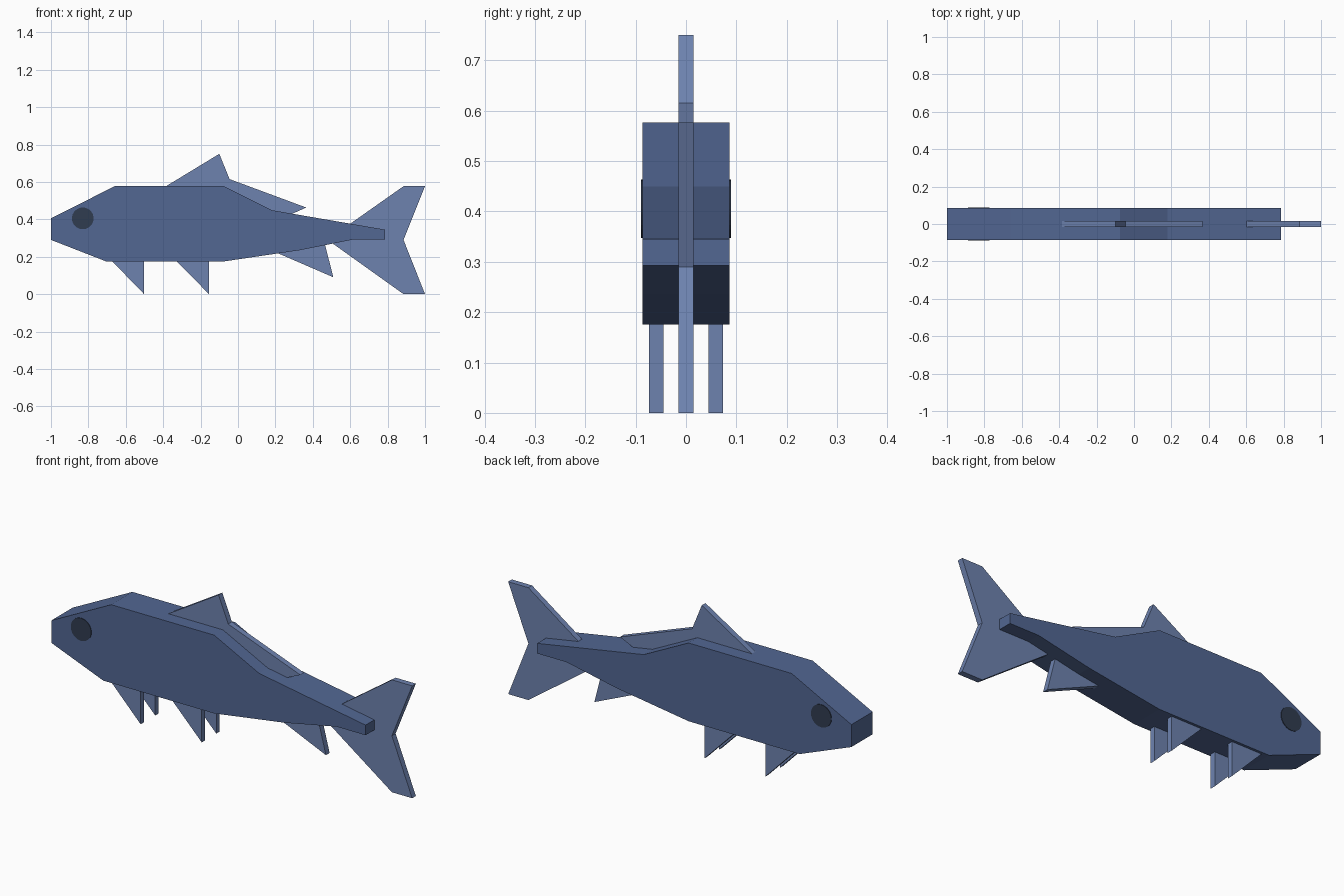
import bpy, bmesh, math

if "Cube" in bpy.data.objects:
    bpy.data.objects.remove(bpy.data.objects["Cube"])


def material(name, rgb):
    m = bpy.data.materials.new(name)
    m.diffuse_color = (*rgb, 1)
    m.use_nodes = True
    m.node_tree.nodes["Principled BSDF"].inputs["Base Color"].default_value = m.diffuse_color
    return m


BODY = material("body_blue", (0.085, 0.135, 0.29))
FIN = material("fin_blue", (0.155, 0.225, 0.43))
EYE = material("eye_dark", (0.03, 0.045, 0.08))


def plate(name, profile, half, mat, y=0.0):
    """Extrude an (x, z) profile along y into a flat slab."""
    bm = bmesh.new()
    face = bm.faces.new([bm.verts.new((x, y - half, z)) for x, z in profile])
    ext = bmesh.ops.extrude_face_region(bm, geom=[face])
    moved = [v for v in ext["geom"] if isinstance(v, bmesh.types.BMVert)]
    bmesh.ops.translate(bm, verts=moved, vec=(0, 2 * half, 0))
    bmesh.ops.recalc_face_normals(bm, faces=bm.faces)
    mesh = bpy.data.meshes.new(name)
    bm.to_mesh(mesh)
    bm.free()
    mesh.materials.append(mat)
    obj = bpy.data.objects.new(name, mesh)
    bpy.context.collection.objects.link(obj)
    return obj


# Body slab
plate("body", [(-1, 0.405), (-0.66, 0.577), (-0.075, 0.577), (0.18, 0.449),
               (0.785, 0.345), (0.785, 0.293), (0.62, 0.293), (0.33, 0.235),
               (-0.075, 0.175), (-0.705, 0.175), (-1, 0.29)], 0.086, BODY)

# Centre-line fins
plate("dorsal_fin", [(-0.385, 0.577), (-0.1, 0.75), (-0.045, 0.615),
                     (0.365, 0.463), (0.28, 0.425), (0.17, 0.44),
                     (-0.08, 0.565)], 0.015, FIN)
plate("tail_fin", [(0.605, 0.38), (0.885, 0.577), (1, 0.577), (0.885, 0.29),
                   (1, 0), (0.885, 0), (0.51, 0.268)], 0.015, FIN)
plate("anal_fin", [(0.21, 0.22), (0.465, 0.265), (0.51, 0.09)], 0.015, FIN)

# Paired belly fins and eyes
circle = [(-0.83 + 0.058 * math.cos(i * math.tau / 32),
           0.405 + 0.058 * math.sin(i * math.tau / 32)) for i in range(32)]
for side, s in (("right", -1), ("left", 1)):
    for part, x0, x1 in (("pectoral", -0.675, -0.502), ("pelvic", -0.33, -0.155)):
        plate(f"{part}_fin_{side}", [(x0, 0.178), (x1, 0.178), (x1, 0)],
              0.014, FIN, s * 0.059)
    plate(f"eye_{side}", circle, 0.005, EYE, s * 0.084)
